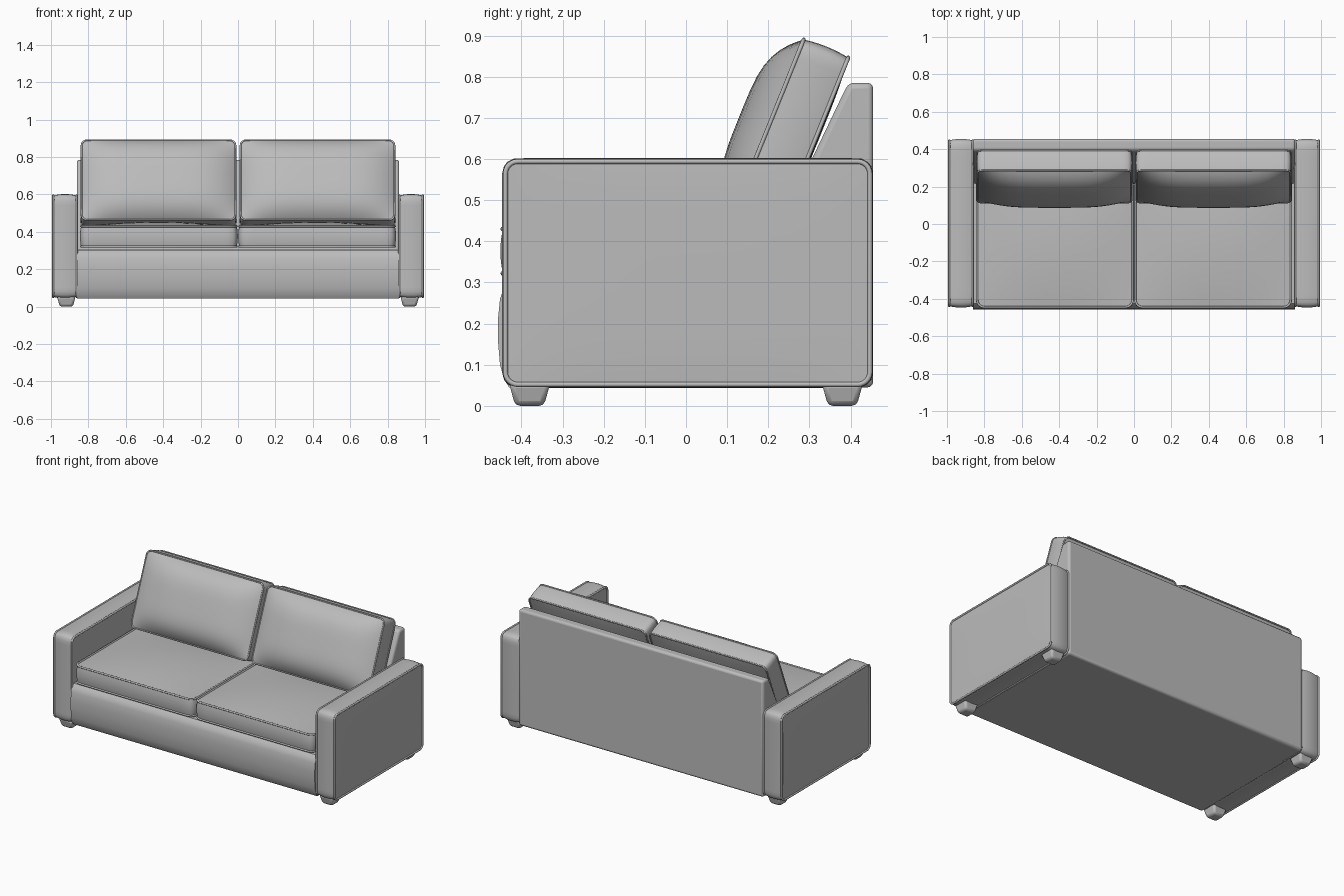
import bpy, bmesh, math
from mathutils import Vector

if "Cube" in bpy.data.objects:
    bpy.data.objects.remove(bpy.data.objects["Cube"], do_unlink=True)

fabric = bpy.data.materials.new("grey_fabric")
fabric.use_nodes = True
fabric.diffuse_color = (0.5, 0.5, 0.5, 1)
fabric.node_tree.nodes["Principled BSDF"].inputs["Base Color"].default_value = (0.5, 0.5, 0.5, 1)


def add(name, bm, smooth=40):
    bmesh.ops.recalc_face_normals(bm, faces=bm.faces)
    mesh = bpy.data.meshes.new(name)
    bm.to_mesh(mesh)
    bm.free()
    mesh.materials.append(fabric)
    ob = bpy.data.objects.new(name, mesh)
    bpy.context.collection.objects.link(ob)
    bpy.ops.object.select_all(action="DESELECT")
    ob.select_set(True)
    bpy.context.view_layer.objects.active = ob
    bpy.ops.object.shade_smooth_by_angle(angle=math.radians(smooth))
    return ob


def bevel(ob, width, segments):
    mod = ob.modifiers.new("soft_edges", "BEVEL")
    mod.width, mod.segments = width, segments
    mod.limit_method = "ANGLE"
    mod.angle_limit = math.radians(35)


def piping(name, width, height, radius, level, place, thick):
    """Cord following a rounded rectangle."""
    curve = bpy.data.curves.new(name, "CURVE")
    curve.dimensions = "3D"
    curve.bevel_depth, curve.bevel_resolution = thick, 2
    points = []
    for k, (sx, sy) in enumerate([(1, 1), (-1, 1), (-1, -1), (1, -1)]):
        for i in range(7):
            a = math.pi / 2 * (k + i / 6)
            points.append((sx * (width / 2 - radius) + radius * math.cos(a),
                           sy * (height / 2 - radius) + radius * math.sin(a), level, 1))
    spline = curve.splines.new("POLY")
    spline.points.add(len(points) - 1)
    for p, co in zip(spline.points, points):
        p.co = co
    spline.use_cyclic_u = True
    curve.materials.append(fabric)
    ob = bpy.data.objects.new(name, curve)
    ob.location, ob.rotation_euler = place
    bpy.context.collection.objects.link(ob)


def cushion(name, centre, size, turn, crown, back_crown, puff, radius, power, cord):
    """Padded slab: domed faces, puffed border, rounded corners and two cords."""
    width, height, depth = size
    half = Vector((width / 2, height / 2))
    bm = bmesh.new()
    bmesh.ops.create_cube(bm, size=2)
    bmesh.ops.subdivide_edges(bm, edges=bm.edges[:], cuts=19, use_grid_fill=True)
    for vert in bm.verts:
        w = vert.co.z
        uv = [math.sin(c * math.pi / 2) for c in vert.co.xy]
        dome = (1 - abs(uv[0]) ** power) * (1 - abs(uv[1]) ** power)
        flat, core = Vector((0, 0)), Vector((0, 0))
        for i in range(2):
            flat[i] = uv[i] * half[i]
            core[i] = max(-half[i] + radius, min(half[i] - radius, flat[i]))
        d = flat - core
        if d.length > 0:
            d *= max(abs(d.x), abs(d.y)) / d.length
        flat = core + d
        if max(abs(uv[0]), abs(uv[1])) > 0.9999 and d.length > 0:
            flat += d.normalized() * puff * (1 - w * w)
        lift = crown if w > 0 else back_crown
        vert.co = (flat.x, flat.y, w * (depth / 2 + lift * dome))
    ob = add(name, bm)
    ob.location, ob.rotation_euler = centre, turn
    for label, level in (("front", depth / 2), ("rear", -depth / 2)):
        piping(f"{name}_{label}_piping", width, height, radius, level, (centre, turn), cord)


def extruded(name, profile, half_width):
    """Side profile in y and z, drawn out along x."""
    bm = bmesh.new()
    face = bm.faces.new([bm.verts.new((-half_width, y, z)) for y, z in profile])
    result = bmesh.ops.extrude_face_region(bm, geom=[face])
    verts = [g for g in result["geom"] if isinstance(g, bmesh.types.BMVert)]
    bmesh.ops.translate(bm, verts=verts, vec=(2 * half_width, 0, 0))
    return add(name, bm)


# Base with a padded front, and the leaning back shell
extruded("base", [(-0.43, 0.045), (-0.442, 0.065), (-0.452, 0.1), (-0.457, 0.16), (-0.457, 0.21),
                  (-0.452, 0.26), (-0.443, 0.285), (-0.425, 0.303), (0.3, 0.31), (0.3, 0.045)], 0.86)
back = extruded("back_shell", [(0.455, 0.045), (0.455, 0.785), (0.395, 0.785), (0.38, 0.755),
                               (0.215, 0.41), (0.215, 0.045)], 0.862)
bevel(back, 0.014, 3)

for side, label in ((1, "left"), (-1, "right")):
    # Arms
    cushion(f"{label}_arm", (side * 0.925, 0.004, 0.323), (0.542, 0.886, 0.126),
            (0, side * math.pi / 2, 0), 0.005, 0.003, 0.008, 0.03, 4, 0.006)
    # Seat cushions
    cushion(f"{label}_seat_cushion", (side * 0.423, -0.1, 0.376), (0.832, 0.69, 0.108),
            (0, 0, 0), 0.024, 0.0, 0.006, 0.04, 2, 0.006)
    # Back cushions
    cushion(f"{label}_back_cushion", (side * 0.425, 0.254, 0.655), (0.822, 0.46, 0.117),
            (math.radians(68), 0, 0), 0.075, 0.008, 0.005, 0.03, 4, 0.005)
    # Tapered feet
    for y, end in ((-0.38, "front"), (0.38, "back")):
        bm = bmesh.new()
        bmesh.ops.create_cube(bm, size=1)
        for v in bm.verts:
            spread = 0.1 if v.co.z > 0 else 0.07
            v.co = (side * 0.918 + v.co.x * spread, y + v.co.y * spread, 0.055 * (v.co.z + 0.5))
        foot = add(f"{label}_{end}_foot", bm, 30)
        bevel(foot, 0.012, 2)
